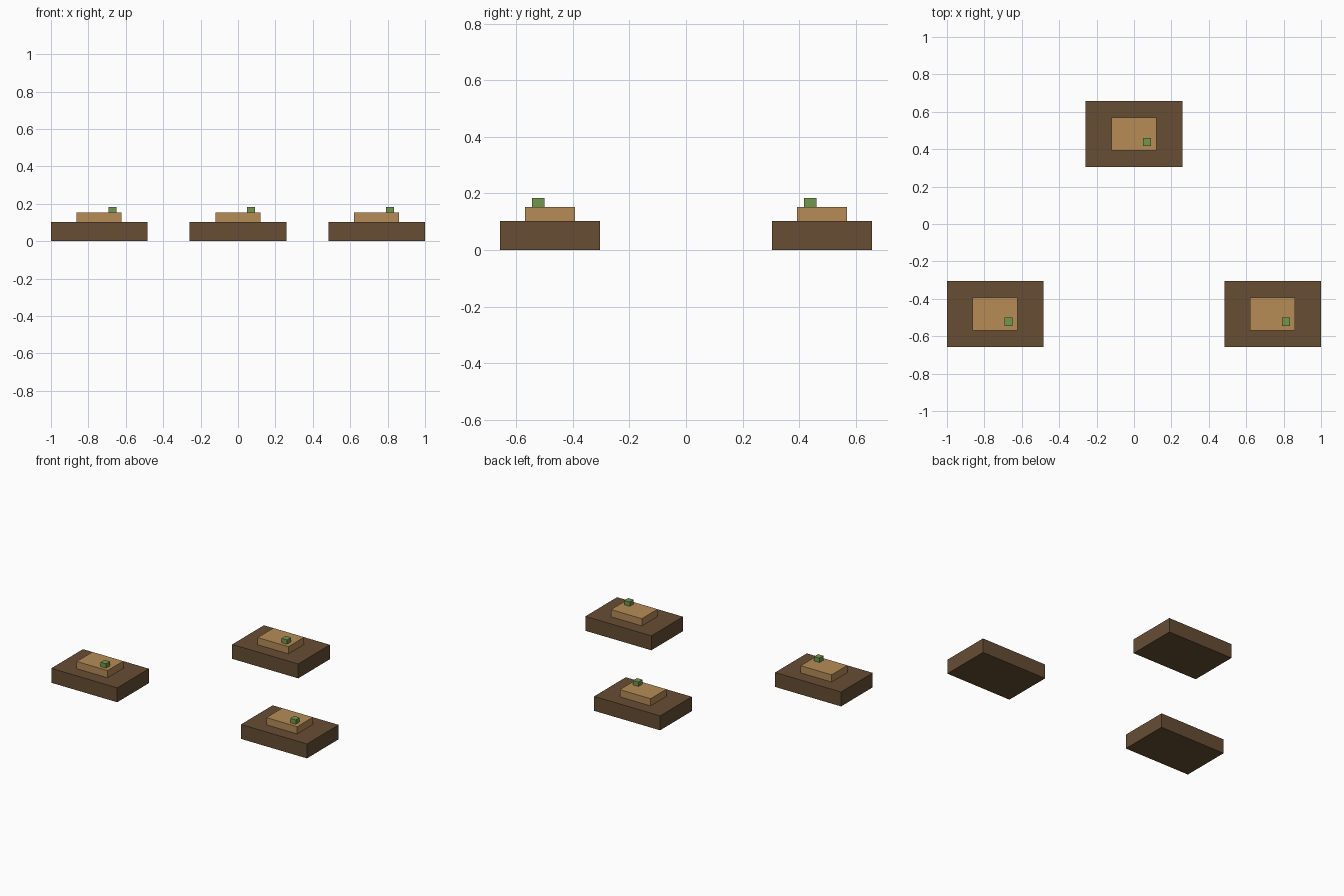
import bpy

if "Cube" in bpy.data.objects:
    bpy.data.objects.remove(bpy.data.objects["Cube"])


def material(name, rgb):
    m = bpy.data.materials.new(name)
    m.diffuse_color = (*[(c / 255) ** 2.2 for c in rgb], 1)
    m.use_nodes = True
    m.node_tree.nodes["Principled BSDF"].inputs["Base Color"].default_value = m.diffuse_color
    return m


SOIL = material("dark_brown", (102, 78, 55))
WOOD = material("tan", (180, 139, 87))
LEAF = material("green", (115, 150, 78))


def box(name, centre, size, z0, z1, mat):
    bpy.ops.mesh.primitive_cube_add(size=1, location=(*centre, (z0 + z1) / 2))
    ob = bpy.context.object
    ob.name = name
    ob.scale = (*size, z1 - z0)
    bpy.ops.object.transform_apply(location=False, rotation=False, scale=True)
    ob.data.materials.append(mat)


# Three identical stepped blocks in a triangle
for label, x, y in (("left", -0.742, -0.481), ("right", 0.742, -0.481), ("back", 0, 0.481)):
    box(f"{label}_base", (x, y), (0.516, 0.354), 0, 0.102, SOIL)
    box(f"{label}_slab", (x - 0.001, y), (0.241, 0.176), 0.102, 0.153, WOOD)
    # small cube toward the front right of the slab
    box(f"{label}_cube", (x + 0.07, y - 0.042), (0.043, 0.044), 0.153, 0.184, LEAF)
